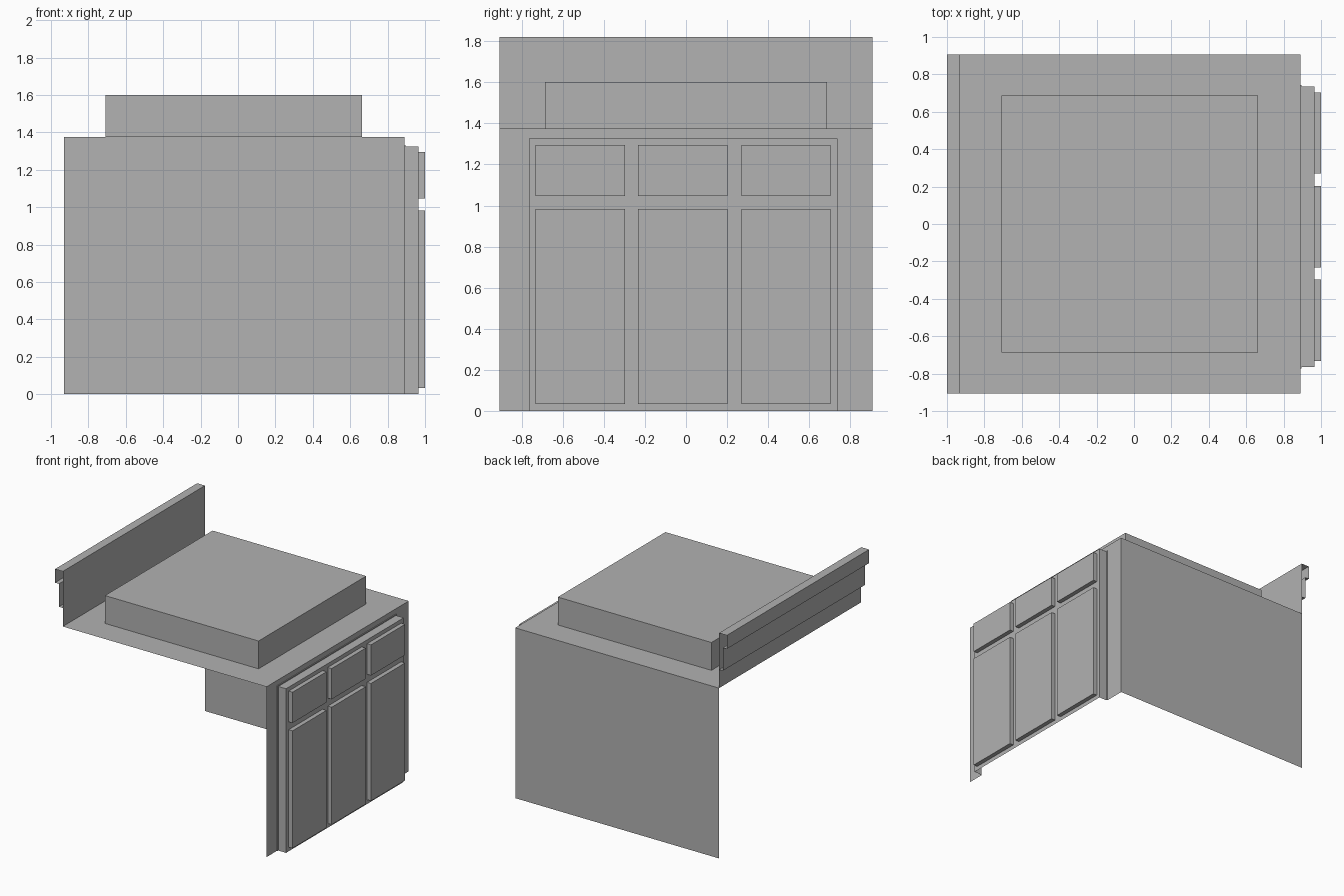
import bpy
import bmesh

cube = bpy.data.objects.get("Cube")
if cube:
    bpy.data.objects.remove(cube, do_unlink=True)

grey = bpy.data.materials.new("plain_grey")
grey.use_nodes = True
grey.diffuse_color = (0.445, 0.445, 0.445, 1)
grey.node_tree.nodes["Principled BSDF"].inputs["Base Color"].default_value = grey.diffuse_color

LEFT, WALL, FRONT, DOOR = -0.93, 0.89, 0.965, 1.0   # x planes
SIDE, TOP = 0.907, 1.375                            # half depth, counter height


def finish(name, bm):
    bmesh.ops.recalc_face_normals(bm, faces=bm.faces)
    mesh = bpy.data.meshes.new(name)
    bm.to_mesh(mesh)
    bm.free()
    mesh.materials.append(grey)
    obj = bpy.data.objects.new(name, mesh)
    bpy.context.collection.objects.link(obj)
    return obj


def quad(name, points):
    bm = bmesh.new()
    bm.faces.new([bm.verts.new(p) for p in points])
    return finish(name, bm)


def open_box(name, low, high, axis):
    """Box without the face at the low end of the given axis."""
    bm = bmesh.new()
    bmesh.ops.create_cube(bm, size=1)
    for v in bm.verts:
        v.co = [high[i] if v.co[i] > 0 else low[i] for i in range(3)]
    bm.normal_update()
    hidden = [f for f in bm.faces if f.normal[axis] < -0.9]
    bmesh.ops.delete(bm, geom=hidden, context='FACES')
    return finish(name, bm)


# Counter top and back wall, open underneath and on the other sides
quad("counter_top", [(LEFT, -SIDE, TOP), (WALL, -SIDE, TOP),
                     (WALL, SIDE, TOP), (LEFT, SIDE, TOP)])
quad("back_wall", [(WALL, SIDE, 0), (LEFT, SIDE, 0),
                   (LEFT, SIDE, TOP), (WALL, SIDE, TOP)])

# Raised slab on the counter
open_box("raised_slab", (-0.708, -0.686, TOP), (0.664, 0.687, 1.6), 2)

# Cupboard wall with a stepped opening that carries the door panel
bm = bmesh.new()
arches = []
for x, y0, y1, z in [(WALL, -SIDE, SIDE, TOP),
                     (WALL, -0.773, 0.743, 1.333),
                     (WALL + 0.006, -0.773, 0.743, 1.333),
                     (WALL + 0.006, -0.765, 0.736, 1.325),
                     (FRONT, -0.765, 0.736, 1.325)]:
    arches.append([bm.verts.new(p) for p in
                   [(x, y0, 0), (x, y0, z), (x, y1, z), (x, y1, 0)]])
for a, b in zip(arches, arches[1:]):
    for i in range(3):
        bm.faces.new([a[i], a[i + 1], b[i + 1], b[i]])
bm.faces.new(arches[-1][::-1])
finish("cupboard_front", bm)

# Drawers above doors, three columns
for col, y in enumerate([-0.733, -0.233, 0.269], 1):
    for part, z0, z1 in [("door", 0.034, 0.982), ("drawer", 1.046, 1.294)]:
        open_box(f"{part}_{col}", (FRONT, y, z0), (DOOR, y + 0.435, z1), 0)

# Stepped splash rail along the far edge, with open ends
bm = bmesh.new()
profile = [(LEFT, TOP), (LEFT, 1.82), (-1, 1.82), (-1, 1.71),
           (-0.965, 1.71), (-0.965, 1.525), (LEFT - 0.002, 1.525)]
rows = [[bm.verts.new((x, y, z)) for x, z in profile] for y in (-SIDE, SIDE)]
for i in range(len(profile) - 1):
    bm.faces.new([rows[0][i], rows[0][i + 1], rows[1][i + 1], rows[1][i]])
finish("splash_rail", bm)
